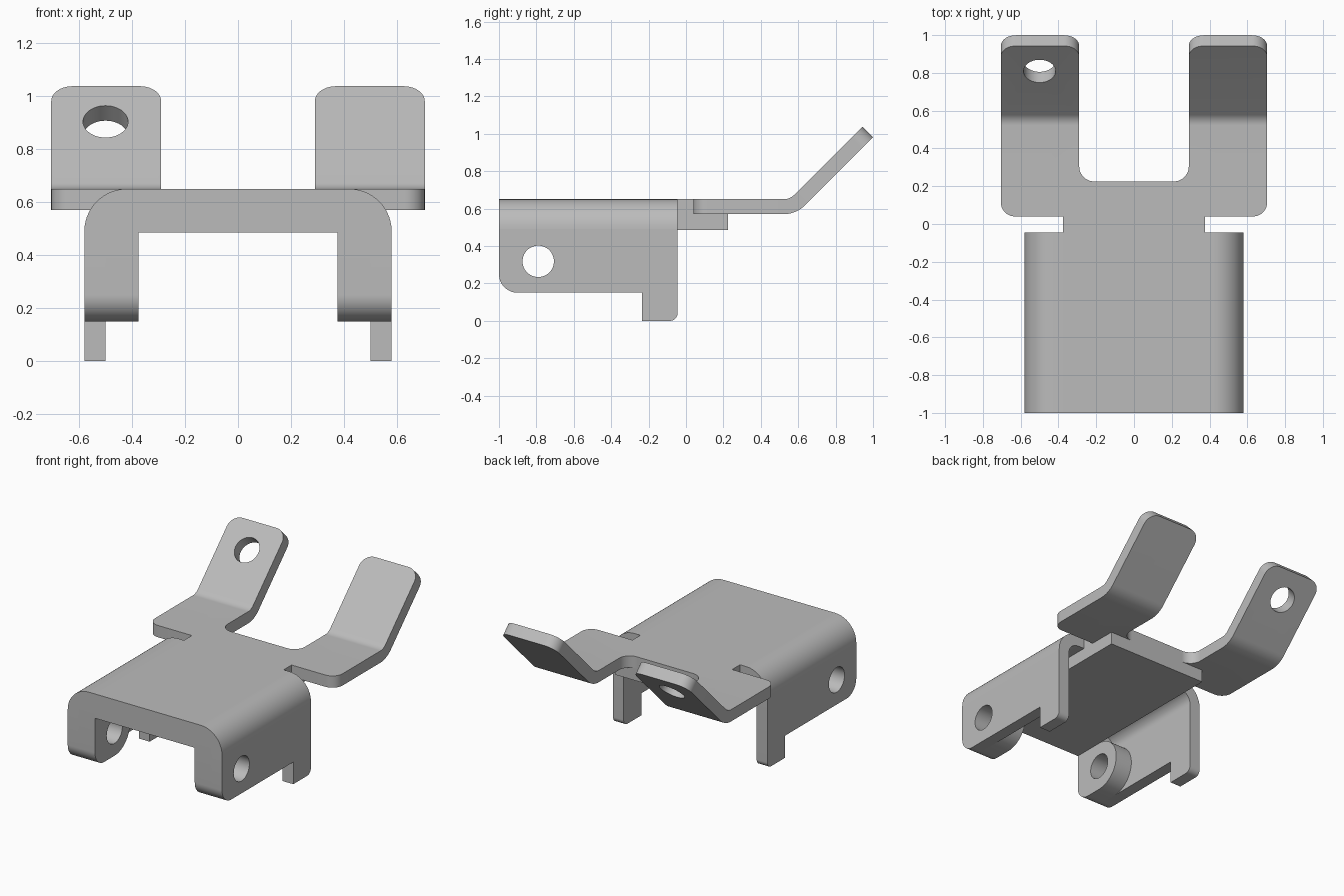
import bpy, bmesh, math
from mathutils import Vector, Matrix

if "Cube" in bpy.data.objects:
    bpy.data.objects.remove(bpy.data.objects["Cube"], do_unlink=True)

steel = bpy.data.materials.new("plain grey metal")
steel.use_nodes = True
grey = (0.5, 0.5, 0.5, 1)
steel.diffuse_color = grey
steel.node_tree.nodes["Principled BSDF"].inputs["Base Color"].default_value = grey

SHEET, TOP, FRONT = 0.08, 0.65, -1.0
NECK, WALL = 0.375, 0.58            # half widths of the neck and the channel
BACK, CHANNEL_BACK = 0.225, -0.045  # rear ends of the slab and the channel


def outline(corners, steps=14):
    """Turn (u, v, radius) corners into a rounded polygon."""
    pts = []
    n = len(corners)
    for i, (u, v, r) in enumerate(corners):
        p = Vector((u, v))
        a = (Vector(corners[i - 1][:2]) - p).normalized()
        b = (Vector(corners[(i + 1) % n][:2]) - p).normalized()
        if r == 0:
            ring = [p]
        else:
            centre = p + (a + b) * r
            ring = []
            for k in range(steps + 1):
                t = k / steps * math.pi / 2
                ring.append(centre - b * r * math.cos(t) - a * r * math.sin(t))
        for q in ring:
            if not pts or (q - pts[-1]).length > 1e-4:
                pts.append(q)
    if (pts[0] - pts[-1]).length < 1e-4:
        pts.pop()
    return pts


def prism(name, corners, place, low, high, cuts=(), bend=None):
    """Extrude a rounded outline; place(u, v, w) maps it into space."""
    bm = bmesh.new()
    face = bm.faces.new([bm.verts.new((p.x, p.y, low)) for p in outline(corners)])
    for c in cuts:
        bmesh.ops.bisect_plane(bm, geom=bm.verts[:] + bm.edges[:] + bm.faces[:],
                               plane_co=(0, c, 0), plane_no=(0, 1, 0))
    grown = bmesh.ops.extrude_face_region(bm, geom=bm.faces[:], use_keep_orig=True)
    for v in grown["geom"]:
        if isinstance(v, bmesh.types.BMVert):
            v.co.z = high
    for v in bm.verts:
        v.co = place(*(bend(*v.co) if bend else v.co))
    bmesh.ops.recalc_face_normals(bm, faces=bm.faces[:])
    mesh = bpy.data.meshes.new(name)
    bm.to_mesh(mesh)
    bm.free()
    mesh.materials.append(steel)
    obj = bpy.data.objects.new(name, mesh)
    bpy.context.collection.objects.link(obj)
    return obj


def combine(obj, other, operation):
    """Apply a boolean and discard the second object."""
    mod = obj.modifiers.new("combine", "BOOLEAN")
    mod.object, mod.operation, mod.solver = other, operation, "EXACT"
    bpy.context.view_layer.objects.active = obj
    bpy.ops.object.modifier_apply(modifier=mod.name)
    bpy.data.objects.remove(other, do_unlink=True)


def drill(obj, centre, direction, radius):
    turn = Vector(direction).to_track_quat("Z", "Y").to_matrix().to_4x4()
    bpy.ops.mesh.primitive_cylinder_add(vertices=48, radius=radius, depth=0.5)
    cutter = bpy.context.object
    cutter.data.materials.append(steel)
    cutter.matrix_world = Matrix.Translation(centre) @ turn
    bpy.context.view_layer.update()
    combine(obj, cutter, "DIFFERENCE")


# Arms curl upward by 45 degrees around a line above the plate
BEND_Y, BEND_Z, BEND_LEN = 0.522, 0.73, 0.1


def curl(u, v, w):
    past = max(v - BEND_Y, 0)
    a = min(past / BEND_LEN, 1) * math.pi / 4
    rest = max(past - BEND_LEN, 0)
    if past == 0:
        return u, v, w
    r = BEND_Z - w
    return (u, BEND_Y + r * math.sin(a) + rest * math.cos(a),
            BEND_Z - r * math.cos(a) + rest * math.sin(a))


# Thick central slab
slab = prism("central_slab",
             [(-NECK, FRONT, 0), (NECK, FRONT, 0), (NECK, BACK, 0), (-NECK, BACK, 0)],
             lambda u, v, w: (u, v, w), 0.485, TOP)

for side, word in ((1, "left"), (-1, "right")):
    def across(u, v, w):
        return side * w, u, v

    def along(u, v, w):
        return side * u, w, v

    def flat(u, v, w):
        return side * u, v, w

    # Rounded shoulder, side wall with a rear foot, and the boss inside it
    shoulder = prism(word + "_shoulder",
                     [(WALL, 0.49, 0), (WALL, TOP, 0.16), (NECK, TOP, 0),
                      (NECK, TOP - SHEET, 0), (0.5, TOP - SHEET, 0.08), (0.5, 0.49, 0)],
                     along, FRONT, CHANNEL_BACK)
    wall = prism(word + "_side_wall",
                 [(FRONT, 0.49, 0), (FRONT, 0.15, 0.1), (-0.235, 0.15, 0), (-0.235, 0, 0),
                  (CHANNEL_BACK, 0, 0.04), (CHANNEL_BACK, 0.49, 0)],
                 across, WALL - SHEET, WALL)
    boss = prism(word + "_boss",
                 [(FRONT, 0.57, 0), (FRONT, 0.15, 0.1), (-0.622, 0.15, 0.167),
                  (-0.622, 0.485, 0.167), (-0.8, 0.485, 0), (-0.8, 0.57, 0)],
                 across, NECK, WALL - SHEET)
    for part in (wall, boss):
        drill(part, (side * 0.48, -0.79, 0.318), (1, 0, 0), 0.084)

    # Wing that turns up into an arm
    arm = prism(word + "_arm",
                [(NECK, 0.04, 0), (0.705, 0.04, 0.075), (0.705, 1.137, 0.08),
                 (0.29, 1.137, 0.08), (0.29, BACK, 0), (NECK, BACK, 0)],
                flat, TOP - SHEET, TOP,
                [BEND_Y + BEND_LEN * k / 8 for k in range(9)], curl)
    if side < 0:
        drill(arm, (-0.5, 0.809, 0.904), (0, 1, -1), 0.085)

    # Concave fillet between the arm and the slab
    fillet = bpy.data.meshes.new(word + "_fillet")
    r = 0.08
    arc = [(0.29 - r + r * math.sin(t), BACK + r - r * math.cos(t))
           for t in (math.pi / 2 * k / 12 for k in range(13))]
    bm = bmesh.new()
    rings = [[bm.verts.new(flat(x, y, z)) for x, y in [(0.29, BACK)] + arc]
             for z in (TOP - SHEET, TOP)]
    for ring in rings:
        bm.faces.new(ring)
    for k in range(len(rings[0])):
        bm.faces.new([rings[0][k - 1], rings[0][k], rings[1][k], rings[1][k - 1]])
    bmesh.ops.recalc_face_normals(bm, faces=bm.faces[:])
    bm.to_mesh(fillet)
    bm.free()
    fillet.materials.append(steel)
    corner = bpy.data.objects.new(word + "_fillet", fillet)
    bpy.context.collection.objects.link(corner)

for obj in bpy.context.collection.objects:
    if obj.type == "MESH" and steel.name in obj.data.materials:
        bpy.ops.object.select_all(action="DESELECT")
        obj.select_set(True)
        bpy.context.view_layer.objects.active = obj
        bpy.ops.object.shade_smooth_by_angle(angle=math.radians(30))
